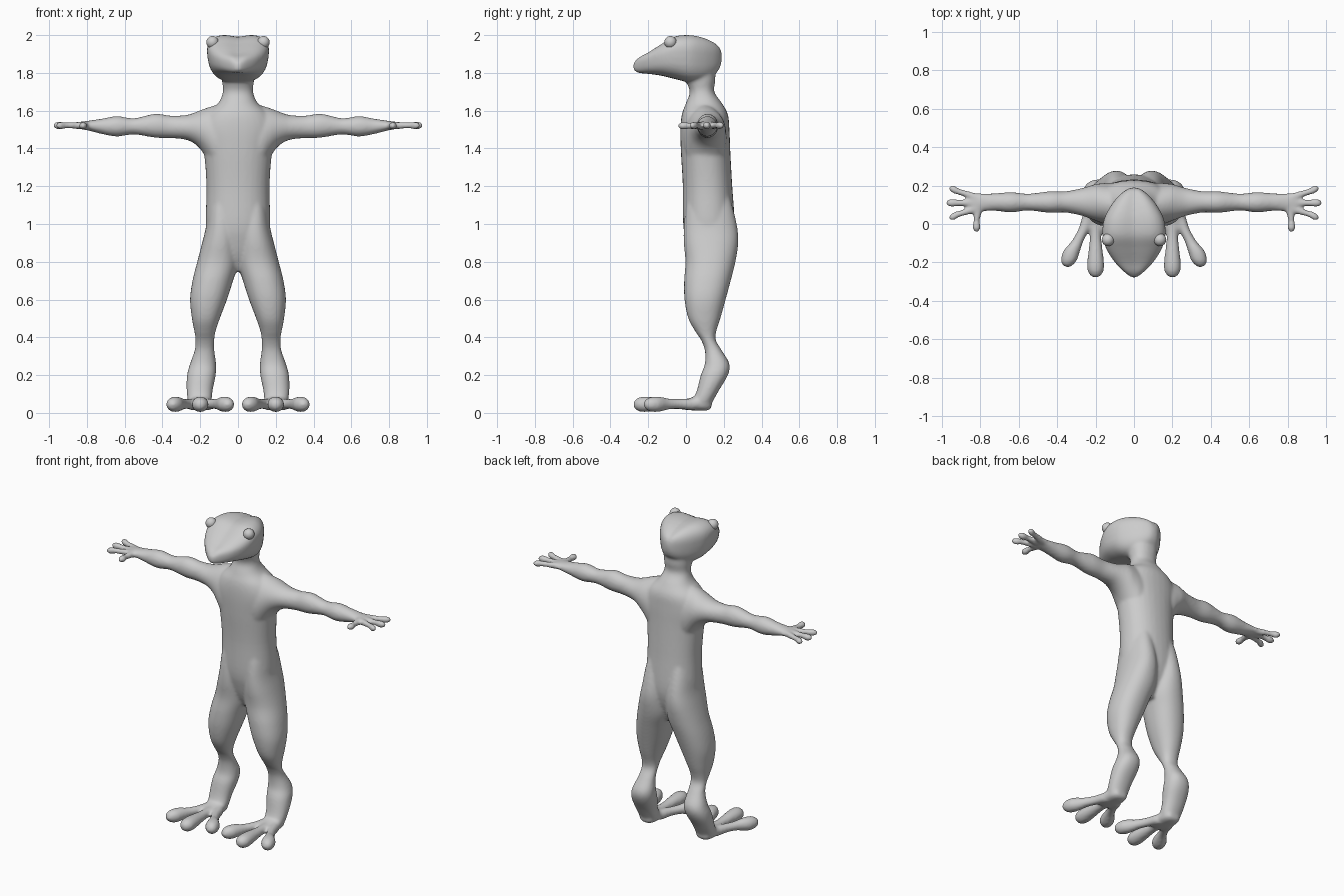
import bpy, bmesh, math
from mathutils import Vector

skin = bpy.data.materials.new("grey skin")
skin.diffuse_color = (0.604, 0.604, 0.604, 1)


def spline(rows, steps):
    """Catmull-Rom through the section rows."""
    out = []
    for i in range(len(rows) - 1):
        p = [rows[max(0, min(len(rows) - 1, i + k))] for k in (-1, 0, 1, 2)]
        for s in range(steps):
            t = s / steps
            out.append([0.5 * (2 * b + (c - a) * t + (2 * a - 5 * b + 4 * c - d) * t * t
                               + (3 * b - a - 3 * c + d) * t ** 3) for a, b, c, d in zip(*p)])
    return out + [list(rows[-1])]


def loft(bm, rows, axis, n=2.0, taper=0.0, side=1, seg=32, dip=0.0):
    """Rows are (along, u0, u1, v0, v1): the extents of each ring. u, v are the other axes in order."""
    rings = []
    for a, u0, u1, v0, v1 in spline(rows, 5):
        ring = []
        for k in range(seg):
            ang = 2 * math.pi * k / seg
            c, s = math.cos(ang), math.sin(ang)
            c = math.copysign(abs(c) ** (2 / n), c)
            s = math.copysign(abs(s) ** (2 / n), s)
            u = (u0 + u1) / 2 + (u1 - u0) / 2 * c * (1 + taper * s)
            v = (v0 + v1) / 2 + (v1 - v0) / 2 * s
            v -= dip * (v1 - v0) * max(0, s) * math.exp(-(c * 3) ** 2)
            x, y, z = {'x': (a, u, v), 'y': (u, a, v), 'z': (u, v, a)}[axis]
            ring.append(bm.verts.new((x * side, y, z)))
        rings.append(ring)
    for r, q in zip(rings, rings[1:]):
        for k in range(seg):
            bm.faces.new((r[k], r[(k + 1) % seg], q[(k + 1) % seg], q[k]))
    bm.faces.new(rings[0][::-1])
    bm.faces.new(rings[-1])


def digit(bm, path, axis, side, flat=1.0):
    """Finger or toe: path of (x, y, z, radius)."""
    rows = []
    for x, y, z, r in path:
        h = r * flat
        rows.append((x, y - r, y + r, z - h, z + h) if axis == 'x'
                    else (y, x - r, x + r, z - h, z + h))
    loft(bm, rows, axis, side=side, seg=16)


def finish(bm, name):
    bmesh.ops.recalc_face_normals(bm, faces=bm.faces)
    me = bpy.data.meshes.new(name)
    for f in bm.faces:
        f.smooth = True
    bm.to_mesh(me)
    bm.free()
    me.materials.append(skin)
    ob = bpy.data.objects.new(name, me)
    bpy.context.collection.objects.link(ob)
    return ob


body = bmesh.new()

# torso and neck
loft(body, [(0.75, -.05, .05, .07, .18), (0.82, -.095, .095, .03, .215), (0.90, -.15, .15, .003, .245),
            (1.0, -.17, .17, -.015, .258), (1.2, -.167, .167, -.017, .245), (1.38, -.18, .18, -.027, .235),
            (1.5, -.20, .20, -.03, .23), (1.58, -.17, .17, -.022, .222), (1.64, -.105, .105, .0, .19),
            (1.70, -.08, .08, .02, .15), (1.76, -.085, .085, .0, .155), (1.82, -.09, .09, .0, .155)],
     'z', 2.2)

# head, lofted from snout to nape
loft(body, [(-.279, -.012, .012, 1.815, 1.852), (-.25, -.05, .05, 1.80, 1.884),
            (-.2, -.098, .098, 1.795, 1.912), (-.13, -.142, .142, 1.785, 1.958),
            (-.06, -.161, .161, 1.768, 2.0), (.02, -.155, .155, 1.75, 2.008),
            (.09, -.122, .122, 1.755, 1.994), (.145, -.08, .08, 1.785, 1.968),
            (.178, -.04, .04, 1.825, 1.938), (.19, -.012, .012, 1.87, 1.90)], 'y', 2.9, 0.1, dip=.07)

for s in (1, -1):
    # arm, flared where it meets the chest
    loft(body, [(.05, -.01, .21, 1.22, 1.64), (.12, -.01, .215, 1.27, 1.628), (.165, .003, .212, 1.345, 1.615),
                (.2, .017, .208, 1.397, 1.602), (.235, .03, .197, 1.428, 1.588),
                (.28, .045, .185, 1.447, 1.576), (.36, .06, .17, 1.455, 1.574), (.44, .058, .17, 1.457, 1.584),
                (.55, .07, .158, 1.474, 1.56), (.64, .06, .166, 1.463, 1.571), (.72, .068, .16, 1.476, 1.558),
                (.79, .065, .16, 1.494, 1.547), (.83, .06, .16, 1.502, 1.542), (.86, .075, .145, 1.508, 1.536)],
         'x', side=s)
    # fingers and thumb
    for ty in (.18, .11, .04):
        d = ty - .11
        digit(body, [(.81, .11 + d * .35, 1.522, .021), (.86, .11 + d * .6, 1.522, .019),
                     (.91, .11 + d * .82, 1.522, .017), (.953 - abs(d) * .2, ty, 1.522, .022),
                     (.978 - abs(d) * .2, ty + d * .1, 1.522, .01)], 'x', s)
    digit(body, [(.81, .10, 1.52, .024), (.815, .05, 1.52, .02), (.82, .015, 1.52, .017),
                 (.82, -.018, 1.52, .022), (.82, -.043, 1.52, .01)], 'y', s)
    # thigh, shank and ankle
    loft(body, [(1.2, .03, .13, .02, .215), (1.08, .015, .157, -.002, .25), (.98, .005, .171, -.012, .272),
                (.9, -.003, .19, -.012, .277), (.8, -.004, .216, -.003, .262), (.7, .026, .241, -.01, .237),
                (.6, .058, .254, -.008, .21), (.5, .096, .244, .012, .182), (.43, .119, .231, .05, .16),
                (.385, .125, .225, .08, .158), (.33, .125, .23, .1, .19), (.26, .116, .254, .1, .23),
                (.2, .118, .27, .078, .222), (.12, .134, .272, .058, .175), (.06, .14, .265, .035, .142),
                (.02, .155, .25, .04, .125)], 'z', 2.2, side=s)
    # foot sole
    loft(body, [(.135, .17, .235, .025, .05), (.11, .15, .255, .012, .085), (.06, .14, .265, .012, .09),
                (.01, .135, .27, .015, .075), (-.03, .15, .255, .02, .068)], 'y', 2.4, side=s)
    # toes
    for dx, tip in ((-.135, -.185), (0, -.24), (.135, -.185)):
        digit(body, [(.2 + dx * .25, .04, .045, .036), (.2 + dx * .46, -.03, .047, .03),
                     (.2 + dx * .7, -.09, .047, .032), (.2 + dx * .92, tip + .045, .046, .044),
                     (.2 + dx * 1.02, tip, .045, .043), (.2 + dx * 1.07, tip - .026, .045, .03),
                     (.2 + dx * 1.08, tip - .039, .045, .012)], 'y', s, 0.92)

# fuse the parts into one soft skin
skin_body = finish(body, "body")
fuse = skin_body.modifiers.new("fuse", 'REMESH')
fuse.mode = 'VOXEL'
fuse.voxel_size = 0.008
fuse.use_smooth_shade = True
soft = skin_body.modifiers.new("soften", 'SMOOTH')
soft.factor = 0.5
soft.iterations = 12

# eyes, sunk into the upper corners of the head
for s, name in ((1, "left_eye"), (-1, "right_eye")):
    eye = bmesh.new()
    bmesh.ops.create_uvsphere(eye, u_segments=24, v_segments=16, radius=0.033)
    bmesh.ops.translate(eye, verts=eye.verts, vec=Vector((.135 * s, -.082, 1.962)))
    finish(eye, name)
